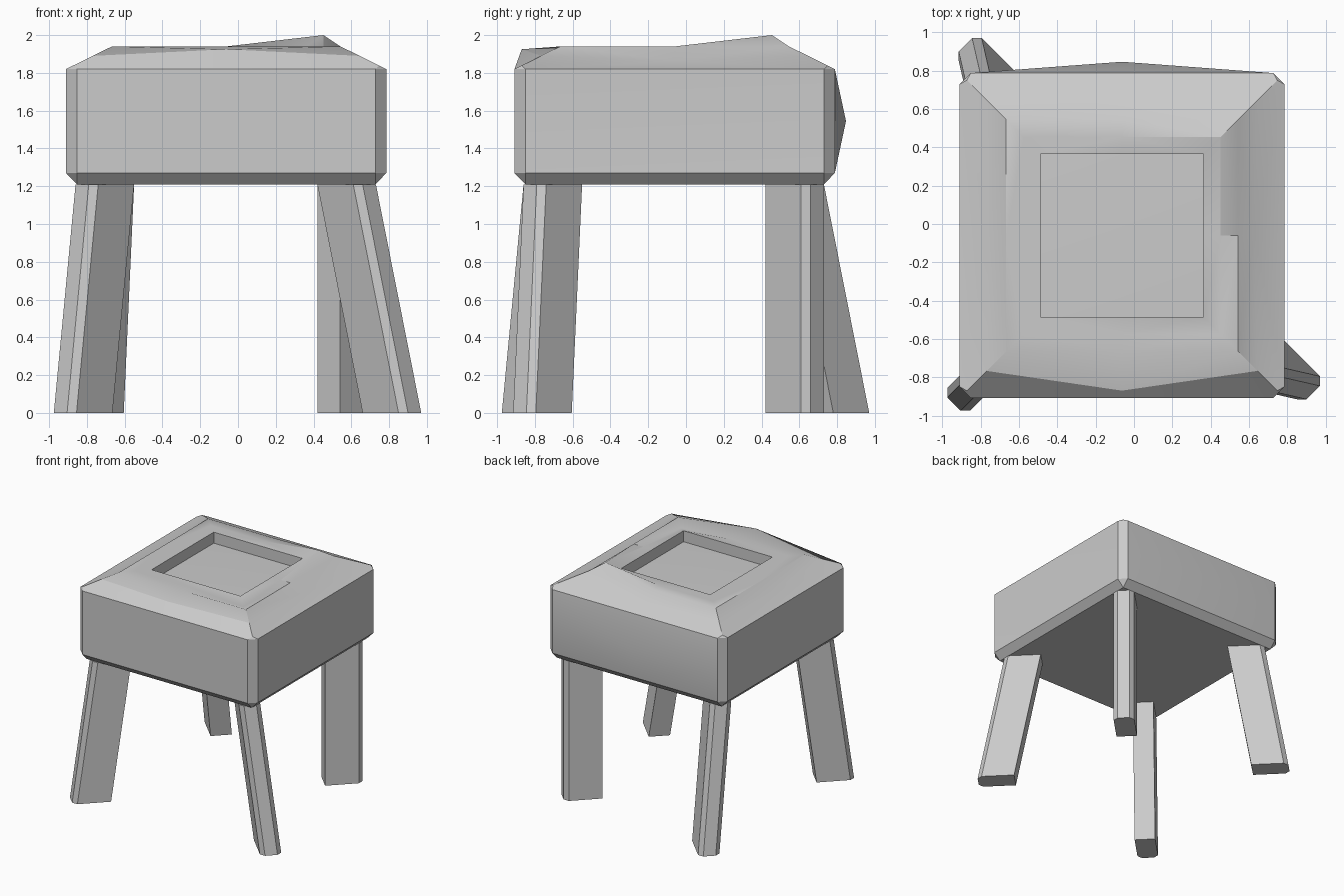
import bpy, bmesh
from mathutils import Vector

if "Cube" in bpy.data.objects:
    bpy.data.objects.remove(bpy.data.objects["Cube"])

C = Vector((-0.0625, -0.06, 0))          # seat centre
R, W = 0.848, 0.79                       # half size, half size of flat wall
ZB, ZC, ZM, ZR, ZT, ZF = 1.21, 1.27, 1.545, 1.82, 1.94, 1.845


def finish(bm, name):
    bmesh.ops.remove_doubles(bm, verts=bm.verts, dist=0.002)
    bmesh.ops.recalc_face_normals(bm, faces=bm.faces)
    me = bpy.data.meshes.new(name)
    bm.to_mesh(me)
    bm.free()
    ob = bpy.data.objects.new(name, me)
    bpy.context.collection.objects.link(ob)
    bpy.ops.object.select_all(action='DESELECT')
    ob.select_set(True)
    bpy.context.view_layer.objects.active = ob
    bpy.ops.object.shade_smooth_by_angle(angle=0.52)
    return ob


# Seat: four similar sides, each with its own dents
# (outward direction, tangent, wall radius, slope centre, corner heights at u<0 and u>0)
SIDES = [
    ((0, -1), (1, 0), R, (0.81, 1.925), (ZT, 1.905)),
    ((1, 0), (0, 1), R - 0.012, (0.69, 1.863), (1.905, 2.0)),
    ((0, 1), (-1, 0), 0.907, (0.727, 1.88), (2.0, ZT)),
    ((-1, 0), (0, -1), R - 0.012, (0.695, 1.863), (ZT, ZT)),
]
bm = bmesh.new()


def face(points):
    bm.faces.new([bm.verts.new(p) for p in points])


for d, t, wall_r, slope, heights in SIDES:
    def P(u, r, z):
        return C + Vector((d[0] * r + t[0] * u, d[1] * r + t[1] * u, z))

    for s, hz in zip((-1, 1), heights):
        def F(*pts):
            face([P(u * s, r, z) for u, r, z in pts])
        # wall
        mid = (0, wall_r, ZM)
        F((0, R, ZC), (W, R, ZC), (W, R, ZM), mid)
        F(mid, (W, R, ZM), (W, R, ZR), (0, R, ZR))
        # sloped shoulder
        sm, edge = (0, *slope), (0.707, 0.707, 1.89)
        F((0, R, ZR), (W, R, ZR), (0.81, 0.81, 1.839), edge, sm)
        F(sm, edge, (0.605, 0.605, ZT), (0, 0.605, ZT))
        # top ring around the recess
        F((0, 0.605, ZT), (0.605, 0.605, ZT), (0.515, 0.515, hz), (0, 0.515, ZT))
        F((0, 0.515, ZT), (0.515, 0.515, hz), (0.425, 0.425, ZT), (0, 0.425, ZT))
        # recess wall and bottom bevel
        F((0, 0.425, ZT), (0.425, 0.425, ZT), (0.425, 0.425, ZF), (0, 0.425, ZF))
        F((0, R, ZC), (W, R, ZC), (W, W, ZB), (0, W, ZB))
    # corner bevel with its caps
    face([P(W, R, ZC), P(R, W, ZC), P(R, W, ZM), P(W, R, ZM)])
    face([P(W, R, ZM), P(R, W, ZM), P(R, W, ZR), P(W, R, ZR)])
    face([P(W, R, ZR), P(R, W, ZR), P(0.81, 0.81, 1.839)])
    face([P(W, R, ZC), P(W, W, ZB), P(R, W, ZC)])
    # quarter of recess floor and of underside
    face([P(0, 0, ZF + 0.015), P(0, 0.425, ZF), P(0.425, 0.425, ZF), P(0.425, 0, ZF)])
    face([P(0, 0, ZB), P(0, W, ZB), P(W, W, ZB), P(W, 0, ZB)])
finish(bm, "seat")

# Legs: diagonal planks with the outer edges bevelled
SECTION = [(-0.155, -0.035), (-0.035, -0.155), (0.155, 0.035),
           (0.155, 0.085), (0.085, 0.155), (0.035, 0.155)]


def leg(name, sx, sy, top, bottom):
    bm = bmesh.new()
    rings = [[bm.verts.new((c[0] + x * sx, c[1] + y * sy, z)) for x, y in SECTION]
             for c, z in ((bottom, 0), (top, ZB))]
    n = len(SECTION)
    for i in range(n):
        j = (i + 1) % n
        bm.faces.new((rings[0][i], rings[0][j], rings[1][j], rings[1][i]))
    for r in rings:
        bm.faces.new(r)
    finish(bm, name)


leg("front_left_leg", -1, -1, (-0.705, -0.705), (-0.82, -0.82))
leg("front_right_leg", 1, -1, (0.575, -0.705), (0.815, -0.76))
leg("back_left_leg", -1, 1, (-0.705, 0.575), (-0.76, 0.815))
leg("back_right_leg", 1, 1, (0.575, 0.575), (0.575, 0.575))
